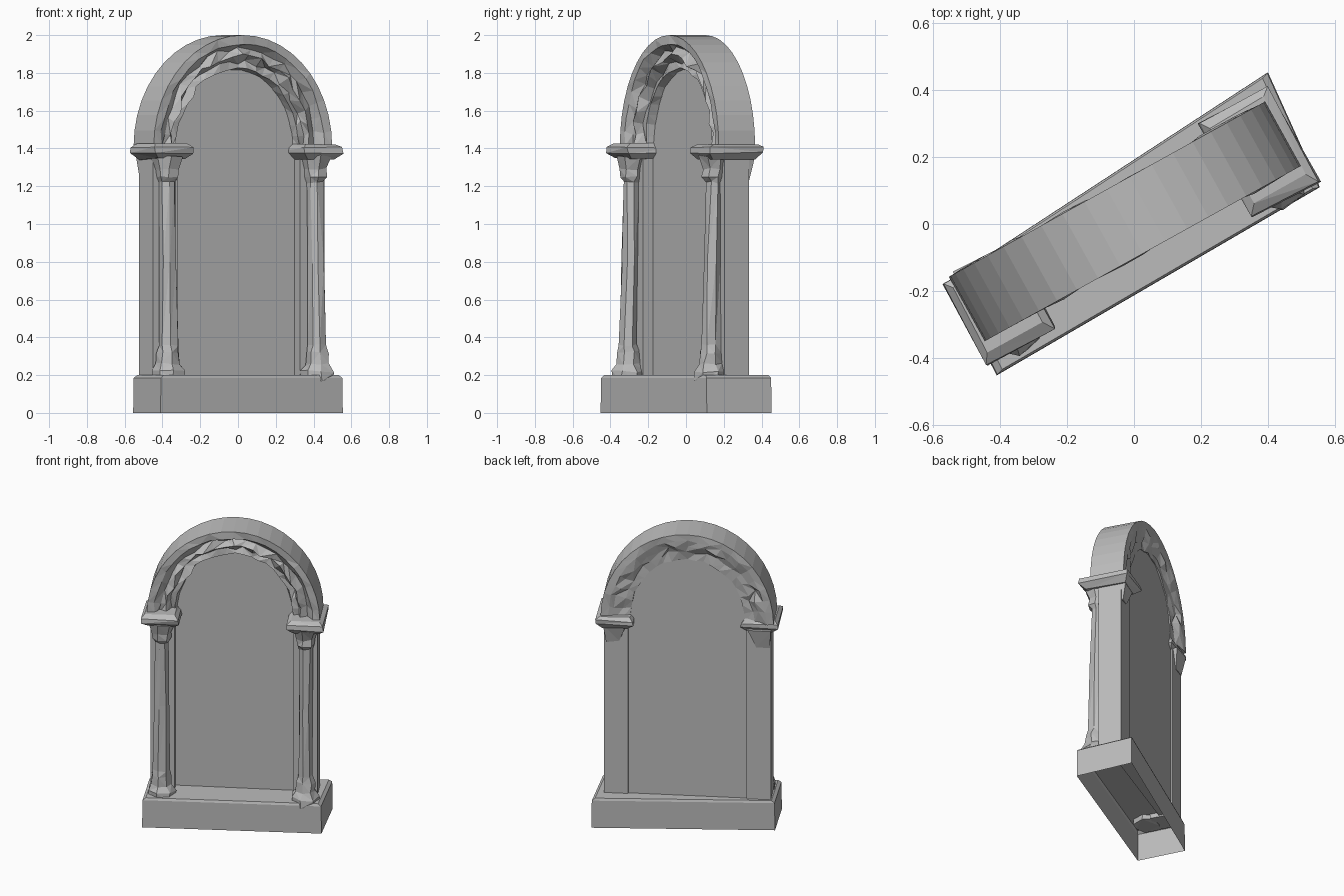
import bpy, bmesh, math, random
from mathutils import Matrix, Vector

random.seed(4)
cube = bpy.data.objects.get("Cube")
if cube:
    bpy.data.objects.remove(cube, do_unlink=True)

stone = bpy.data.materials.new("grey_stone")
stone.use_nodes = True
GREY = (0.5, 0.5, 0.5, 1)
stone.diffuse_color = GREY
stone.node_tree.nodes["Principled BSDF"].inputs["Base Color"].default_value = GREY

# The whole shrine stands turned about the vertical axis
TURN = Matrix.Rotation(math.radians(29), 4, "Z")
PLACE = TURN @ Matrix.Translation((-0.02, 0, 0))
SPRING = 1.41      # height where the arch starts
RX, RZ = 0.54, 0.59  # outer half width and rise of the arch


def finish(name, bm, matrix=PLACE):
    bmesh.ops.recalc_face_normals(bm, faces=bm.faces)
    bm.transform(matrix)
    mesh = bpy.data.meshes.new(name)
    bm.to_mesh(mesh)
    bm.free()
    mesh.materials.append(stone)
    obj = bpy.data.objects.new(name, mesh)
    bpy.context.collection.objects.link(obj)
    return obj


def jitter(amount):
    return Vector([random.uniform(-amount, amount) for _ in range(3)])


def loft(name, rings, cap_start=True, rough=0.0, matrix=PLACE):
    """Skin a stack of equal closed rings."""
    bm = bmesh.new()
    loops = [[bm.verts.new(Vector(p) + jitter(rough)) for p in r] for r in rings]
    n = len(loops[0])
    for a, b in zip(loops, loops[1:]):
        for i in range(n):
            j = (i + 1) % n
            bm.faces.new((a[i], a[j], b[j], b[i]))
    if cap_start:
        bm.faces.new(loops[0])
    bm.faces.new(loops[-1])
    if rough:
        bmesh.ops.triangulate(bm, faces=bm.faces)
    return finish(name, bm, matrix)


def rect(x0, x1, y0, y1, z):
    return [(x0, y0, z), (x1, y0, z), (x1, y1, z), (x0, y1, z)]


def ngon(x, y, r, z, sides=7):
    steps = [math.tau * i / sides for i in range(sides)]
    return [(x + r * math.cos(t), y + r * math.sin(t), z) for t in steps]


# Hollow plinth, open underneath, slightly skewed in plan
corners = [Vector(c) for c in ((-0.41, -0.452), (0.555, 0.11), (0.4, 0.453), (-0.555, -0.17))]
rings = [[(c.x * s, c.y * s, z) for c in corners]
         for s, z in ((1, 0), (0.995, 0.185), (0.96, 0.2))]
loft("plinth", rings, cap_start=False, matrix=Matrix())

# Back panel with a rounded top
bm = bmesh.new()
arc = [math.pi * i / 16 for i in range(17)]
outline = [(-0.4, 0.18), (0.4, 0.18)]
outline += [(0.4 * math.cos(t), SPRING + 0.45 * math.sin(t)) for t in arc]
face = bm.faces.new([bm.verts.new((x, 0.015, z)) for x, z in outline])
out = bmesh.ops.extrude_face_region(bm, geom=[face])
bmesh.ops.translate(bm, vec=(0, 0.08, 0),
                    verts=[v for v in out["geom"] if isinstance(v, bmesh.types.BMVert)])
finish("back_panel", bm)

# Arch: a cross-section of (inset from outer edge, depth, roughness) swept round
SECTION = [(0, 0.13, 0), (0, -0.09, 0), (0.045, -0.09, 0.006), (0.075, -0.05, 0.016),
           (0.115, -0.07, 0.016), (0.14, -0.02, 0.014), (0.175, -0.03, 0.008),
           (0.185, 0.03, 0.004), (0.18, 0.1, 0.006), (0.13, 0.105, 0.012),
           (0.09, 0.12, 0.014), (0.045, 0.13, 0.006)]
bm = bmesh.new()
loops = []
STEPS = 22
for k in range(STEPS + 1):
    t = math.pi * k / STEPS
    loop = []
    for inset, depth, rough in SECTION:
        p = Vector(((RX - inset) * math.cos(t), depth, SPRING + (RZ - inset) * math.sin(t)))
        loop.append(bm.verts.new(p + jitter(rough)))
    loops.append(loop)
for a, b in zip(loops, loops[1:]):
    for i in range(len(SECTION)):
        j = (i + 1) % len(SECTION)
        quad = (a[i], a[j], b[j], b[i])
        if i == 0:
            bm.faces.new(quad)
        elif random.random() < 0.5:
            bm.faces.new(quad[:3])
            bm.faces.new((quad[0], quad[2], quad[3]))
        else:
            bm.faces.new((quad[0], quad[1], quad[3]))
            bm.faces.new(quad[1:])
bm.faces.new(loops[0])
bm.faces.new(loops[-1])
finish("arch", bm)

for side, s in (("left", 1), ("right", -1)):
    def block(x0, x1, y0, y1, z):
        return rect(min(s * x0, s * x1), max(s * x0, s * x1), y0, y1, z)

    # Jamb behind the column
    loft(side + "_jamb", [block(0.37, 0.52, -0.045, 0.105, z) for z in (0.17, 1.4)])

    # Worn column with a flared foot and neck
    cx, cy = s * 0.45, -0.07
    shape = [(0.085, 0.17), (0.09, 0.22), (0.065, 0.26), (0.06, 0.32), (0.05, 0.36),
             (0.044, 0.8), (0.042, 1.22), (0.06, 1.25), (0.06, 1.29), (0.085, 1.36)]
    loft(side + "_column", [ngon(cx, cy - 0.02 * (1.4 - z), r, z) for r, z in shape],
         rough=0.007)

    # Capital slab that carries the arch
    back = 0.165 if s > 0 else 0.12
    slab = [block(0.37, 0.53, -0.12, back - 0.03, 1.345),
            block(0.335, 0.565, -0.155, back, 1.375),
            block(0.335, 0.565, -0.155, back, 1.405),
            block(0.36, 0.545, -0.12, back - 0.02, 1.425)]
    loft(side + "_capital", slab, rough=0.006)

    # Small corbel under the capital at the back
    loft(side + "_rear_corbel", [block(0.43, 0.51, 0.08, 0.11, 1.24),
                                 block(0.38, 0.525, 0.08, 0.135, 1.36)], rough=0.006)
